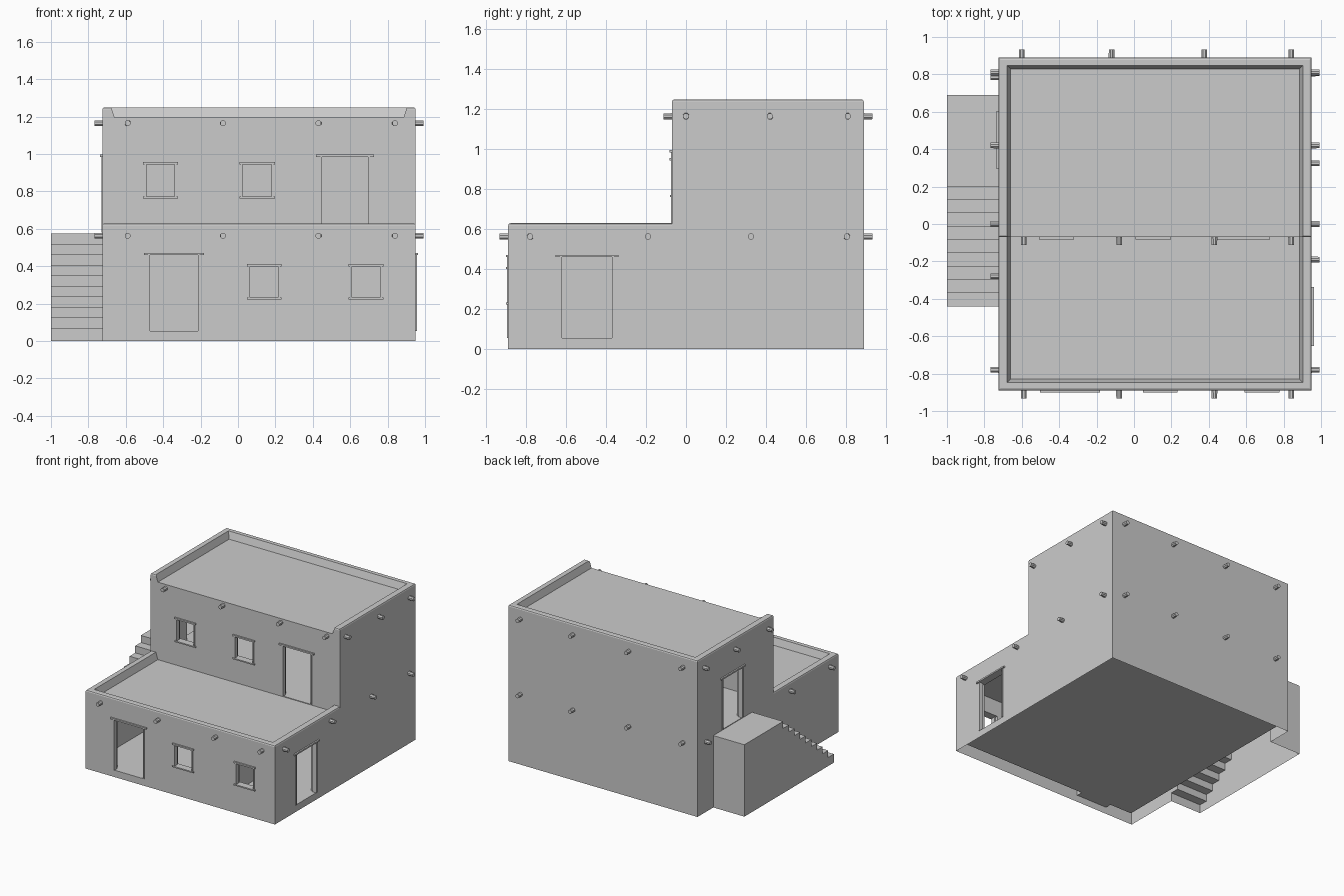
import bpy, bmesh, math
from mathutils import Matrix, Vector

if "Cube" in bpy.data.objects:
    bpy.data.objects.remove(bpy.data.objects["Cube"])

X0, X1, Y0, Y1, YM = -0.725, 0.95, -0.89, 0.89, -0.07   # outer walls, YM = upper front wall
T = 0.05                                               # wall thickness


def finish(name, bm):
    bmesh.ops.recalc_face_normals(bm, faces=bm.faces)
    me = bpy.data.meshes.new(name)
    bm.to_mesh(me)
    bm.free()
    ob = bpy.data.objects.new(name, me)
    bpy.context.collection.objects.link(ob)
    return ob


def add_box(bm, x0, x1, y0, y1, z0, z1, flare=0.0):
    vs = bmesh.ops.create_cube(bm, size=1)["verts"]
    for v in vs:
        f = flare if v.co.z > 0 else 0
        v.co = Vector((x1 + f if v.co.x > 0 else x0 - f,
                       y1 + f if v.co.y > 0 else y0 - f,
                       z1 if v.co.z > 0 else z0))
    return vs


def box(name, *dims, flare=0.0, chamfer=0.0):
    bm = bmesh.new()
    add_box(bm, *dims, flare=flare)
    if chamfer:
        top = max(v.co.z for v in bm.verts)
        edges = [e for e in bm.edges if all(v.co.z > top - 1e-5 for v in e.verts)]
        bmesh.ops.bevel(bm, geom=edges, offset=chamfer, segments=2, profile=0.5, affect='EDGES')
    return finish(name, bm)


def boolean(target, tool, op='DIFFERENCE'):
    m = target.modifiers.new("bool", 'BOOLEAN')
    m.operation, m.object, m.solver = op, tool, 'EXACT'
    bpy.context.view_layer.objects.active = target
    bpy.ops.object.modifier_apply(modifier=m.name)
    bpy.data.objects.remove(tool, do_unlink=True)


# Lower storey with a sunken roof terrace
house = box("house_shell", X0, X1, Y0, Y1, 0, 0.63, chamfer=0.012)
boolean(house, box("cut", X0 + 0.065, X1 - 0.065, Y0 + 0.06, 0.1, 0.575, 0.66, flare=0.028))

# Upper storey, roof tray open to the front
upper = box("upper", X0, X1, YM, Y1, 0.3, 1.25, chamfer=0.012)
boolean(upper, box("cut", X0 + 0.065, X1 - 0.065, -0.4, Y1 - 0.06, 1.195, 1.28, flare=0.028))
boolean(house, upper, 'UNION')

# Outside stairs with landing, extruded side profile
bm = bmesh.new()
prof = [(0.69, 0), (0.69, 0.575)]
run = 0.64 / 9
for i in range(10):
    y, z = 0.20 - i * run, 0.575 - i * 0.0562
    prof += [(y, z), (y, z - 0.0562 if i < 9 else 0)]
face = bm.faces.new([bm.verts.new((-1.0, y, z)) for y, z in prof])
ext = bmesh.ops.extrude_face_region(bm, geom=[face])["geom"]
bmesh.ops.translate(bm, verts=[g for g in ext if isinstance(g, bmesh.types.BMVert)],
                    vec=(0.29, 0, 0))
boolean(house, finish("stairs", bm), 'UNION')

# Rooms
boolean(house, box("cut", X0 + T, X1 - T, Y0 + T, Y1 - T, 0.055, 0.53))
boolean(house, box("cut", X0 + T, X1 - T, YM + T, Y1 - T, 0.58, 1.14))

# Openings: wall, start, end, bottom, top, is_door
WALLS = {"front": ("y", Y0, -1), "upper_front": ("y", YM, -1),
         "right": ("x", X1, 1), "left": ("x", X0, -1)}
OPENINGS = [
    ("front", -0.48, -0.205, 0.055, 0.46, True),
    ("front", 0.055, 0.225, 0.23, 0.40, False),
    ("front", 0.60, 0.77, 0.23, 0.40, False),
    ("upper_front", -0.50, -0.33, 0.77, 0.945, False),
    ("upper_front", 0.015, 0.19, 0.77, 0.945, False),
    ("upper_front", 0.44, 0.705, 0.58, 0.985, True),
    ("right", -0.63, -0.36, 0.055, 0.46, True),
    ("left", 0.32, 0.58, 0.58, 0.985, True),
]


def wall_dims(wall, a, b, z0, z1, out, inn):
    axis, pos, s = WALLS[wall]
    lo, hi = sorted((pos + s * out, pos - s * inn))
    return (a, b, lo, hi, z0, z1) if axis == "y" else (lo, hi, a, b, z0, z1)


for n, (wall, a, b, z0, z1, door) in enumerate(OPENINGS):
    boolean(house, box("cut", *wall_dims(wall, a, b, z0, z1, 0.04, T + 0.02)))
    # Thin timber frame
    bm = bmesh.new()
    over = 0.022 if door else 0.008
    add_box(bm, *wall_dims(wall, a - over, b + over, z1, z1 + 0.012, 0.012, 0.03))
    for e0, e1 in ((a, a + 0.01), (b - 0.01, b)):
        add_box(bm, *wall_dims(wall, e0, e1, z0, z1, 0.006, 0.03))
    if not door:
        add_box(bm, *wall_dims(wall, a - over, b + over, z0 - 0.008, z0 + 0.002, 0.010, 0.03))
    finish(f"{wall}_{'door' if door else 'window'}_frame_{n}", bm)

# Open underside
bm = bmesh.new()
bm.from_mesh(house.data)
bmesh.ops.delete(bm, geom=[f for f in bm.faces if all(v.co.z < 1e-4 for v in f.verts)],
                 context='FACES_ONLY')
bm.to_mesh(house.data)
bm.free()

# Inside partition and bench
box("partition_wall", 0.42, 0.46, Y0 + T, 0.03, 0.055, 0.53)
box("bench", 0.0, X1 - T, 0.62, Y1 - T, 0.055, 0.2)


# Projecting roof beam ends
def beams(name, points, direction):
    bm = bmesh.new()
    d = Vector(direction)
    rot = d.to_track_quat('Z', 'Y').to_matrix().to_4x4()
    for p in points:
        vs = bmesh.ops.create_cone(bm, cap_ends=True, segments=8, radius1=0.017,
                                   radius2=0.016, depth=0.075)["verts"]
        mat = Matrix.Translation(Vector(p) + d * 0.0055) @ rot @ Matrix.Rotation(math.pi / 8, 4, 'Z')
        bmesh.ops.transform(bm, matrix=mat, verts=vs)
    finish(name, bm)


LOW, HIGH = 0.563, 1.165
FX = (-0.59, -0.08, 0.43, 0.84)
BX = (-0.60, -0.12, 0.375, 0.84)
beams("front_beams", [(x, Y0, LOW) for x in FX] + [(x, YM, HIGH) for x in FX], (0, -1, 0))
beams("back_beams", [(x, Y1, z) for x in BX for z in (LOW, HIGH)], (0, 1, 0))
beams("right_beams", [(X1, y, LOW) for y in (-0.78, -0.19, 0.325, 0.805)]
      + [(X1, y, HIGH) for y in (0.0, 0.42, 0.81)], (1, 0, 0))
beams("left_beams", [(X0, y, LOW) for y in (-0.78, -0.28, 0.785)]
      + [(X0, y, HIGH) for y in (0.0, 0.42, 0.81)], (-1, 0, 0))
